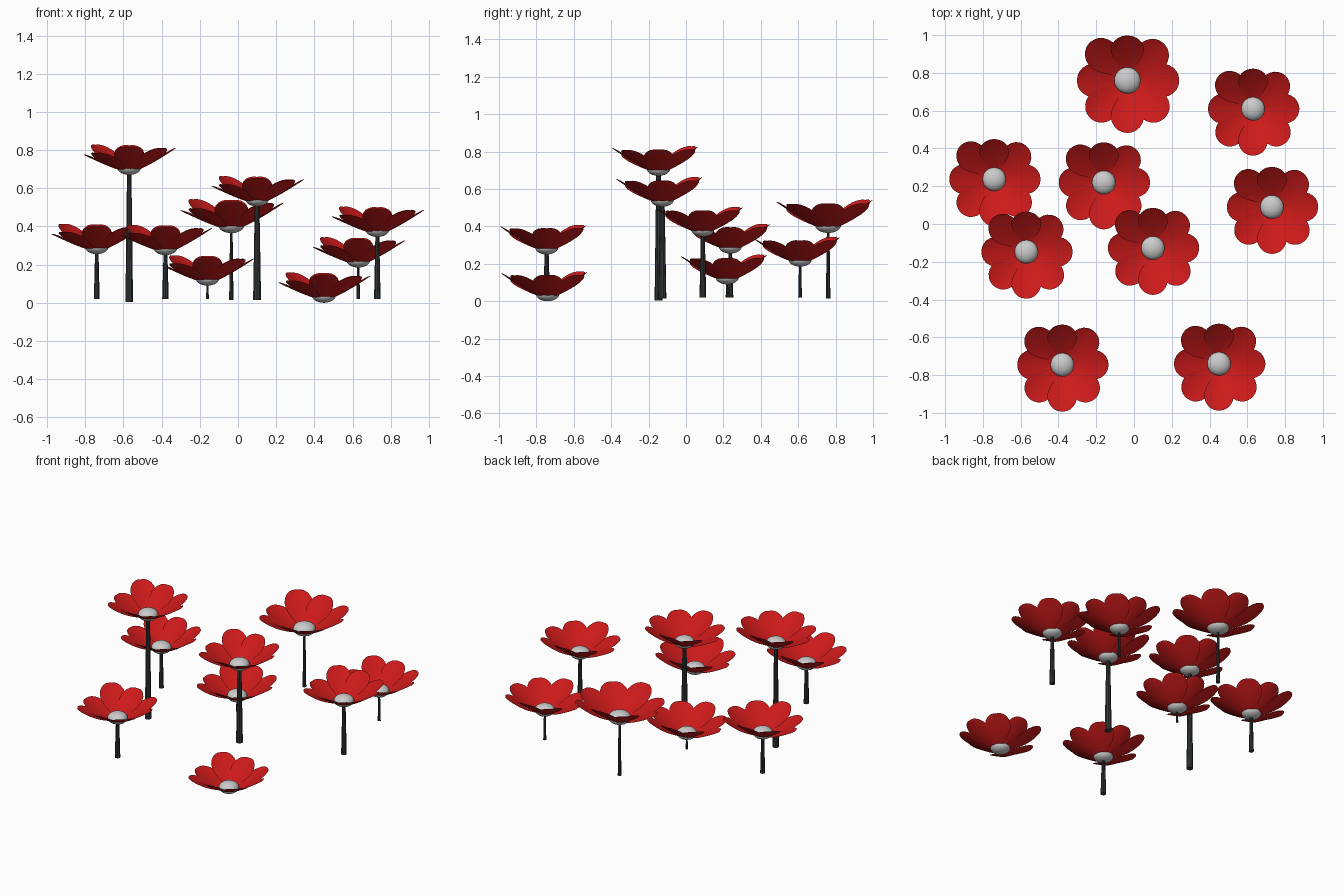
import bpy, bmesh, math

if "Cube" in bpy.data.objects:
    bpy.data.objects.remove(bpy.data.objects["Cube"])

def material(name, col):
    m = bpy.data.materials.new(name)
    m.diffuse_color = (*col, 1)
    m.use_nodes = True
    m.node_tree.nodes["Principled BSDF"].inputs["Base Color"].default_value = m.diffuse_color
    return m

RED = material("petal_red", (0.6, 0.01, 0.01))
DARK = material("stem_dark", (0.035, 0.04, 0.04))

# petal outline: distance from the flower axis, half width
OUTLINE = [(0.03, 0.022), (0.065, 0.032), (0.09, 0.048), (0.12, 0.066),
           (0.15, 0.077), (0.175, 0.079), (0.20, 0.072), (0.22, 0.060),
           (0.235, 0.044), (0.244, 0.026), (0.248, 0.006)]
# each petal: direction in degrees, reach, rise of the tip
PETALS = [(0, 0.245, 0.140), (45, 0.245, 0.140), (90, 0.212, 0.155),
          (135, 0.252, 0.158), (180, 0.238, 0.105), (225, 0.250, 0.115),
          (270, 0.248, 0.148), (315, 0.250, 0.138)]
ACROSS = 8

def finish(name, bm, mat=None):
    me = bpy.data.meshes.new(name)
    bm.to_mesh(me)
    bm.free()
    for p in me.polygons:
        p.use_smooth = True
    if mat:
        me.materials.append(mat)
    ob = bpy.data.objects.new(name, me)
    bpy.context.collection.objects.link(ob)
    return ob

# ring of eight cupped petals
def petals(name, loc, s):
    bm = bmesh.new()
    for deg, reach, rise in PETALS:
        a = math.radians(deg)
        rows = []
        for r, w in OUTLINE:
            t = (r - 0.03) / 0.218
            rad = 0.03 + (reach - 0.03) * t
            row = []
            for j in range(ACROSS + 1):
                u = 2 * j / ACROSS - 1
                z = 0.02 + (rise - 0.02) * t ** 1.2 + 0.012 * (w / 0.08) * u * u
                y = u * w
                row.append(bm.verts.new((s * (rad * math.cos(a) - y * math.sin(a)),
                                         s * (rad * math.sin(a) + y * math.cos(a)),
                                         s * z)))
            rows.append(row)
        for lo, hi in zip(rows, rows[1:]):
            for j in range(ACROSS):
                bm.faces.new((lo[j], hi[j], hi[j + 1], lo[j + 1]))
    finish(name, bm, RED).location = loc

# flattened ball in the middle of the flower
def centre(name, loc, s):
    bm = bmesh.new()
    bmesh.ops.create_uvsphere(bm, u_segments=24, v_segments=12, radius=1)
    bmesh.ops.scale(bm, vec=(0.062 * s, 0.062 * s, 0.038 * s), verts=bm.verts)
    bmesh.ops.translate(bm, vec=(0, 0, 0.038 * s), verts=bm.verts)
    finish(name, bm).location = loc

# tapered stem from the ground up into the centre
def stem(name, x, y, z0, z1, r):
    bm = bmesh.new()
    bmesh.ops.create_cone(bm, cap_ends=True, segments=10, radius1=r,
                          radius2=r * 0.58, depth=z1 - z0)
    ob = finish(name, bm, DARK)
    ob.location = (x, y, (z0 + z1) / 2)
    bpy.context.view_layer.objects.active = ob
    ob.select_set(True)
    bpy.ops.object.shade_smooth_by_angle()
    ob.select_set(False)

# x, y, height of the flower underside, scale, stem foot height, stem radius
FLOWERS = [(-0.035, 0.76, 0.365, 1.12, 0.015, 0.012),
           (0.63, 0.61, 0.185, 1, 0.02, 0.010),
           (-0.74, 0.237, 0.255, 1, 0.02, 0.016),
           (-0.16, 0.22, 0.09, 1, 0.02, 0.008),
           (0.73, 0.09, 0.345, 1, 0.02, 0.018),
           (-0.57, -0.147, 0.67, 1, 0.005, 0.021),
           (0.10, -0.127, 0.505, 1, 0.015, 0.022),
           (-0.38, -0.745, 0.25, 1, 0.02, 0.018),
           (0.45, -0.74, 0.0, 1, 0.0, 0)]

for i, (x, y, z, s, foot, r) in enumerate(FLOWERS, 1):
    petals(f"petals_{i}", (x, y, z), s)
    centre(f"flower_centre_{i}", (x, y, z), s)
    if r:
        stem(f"stem_{i}", x, y, foot, z + 0.02, r)
